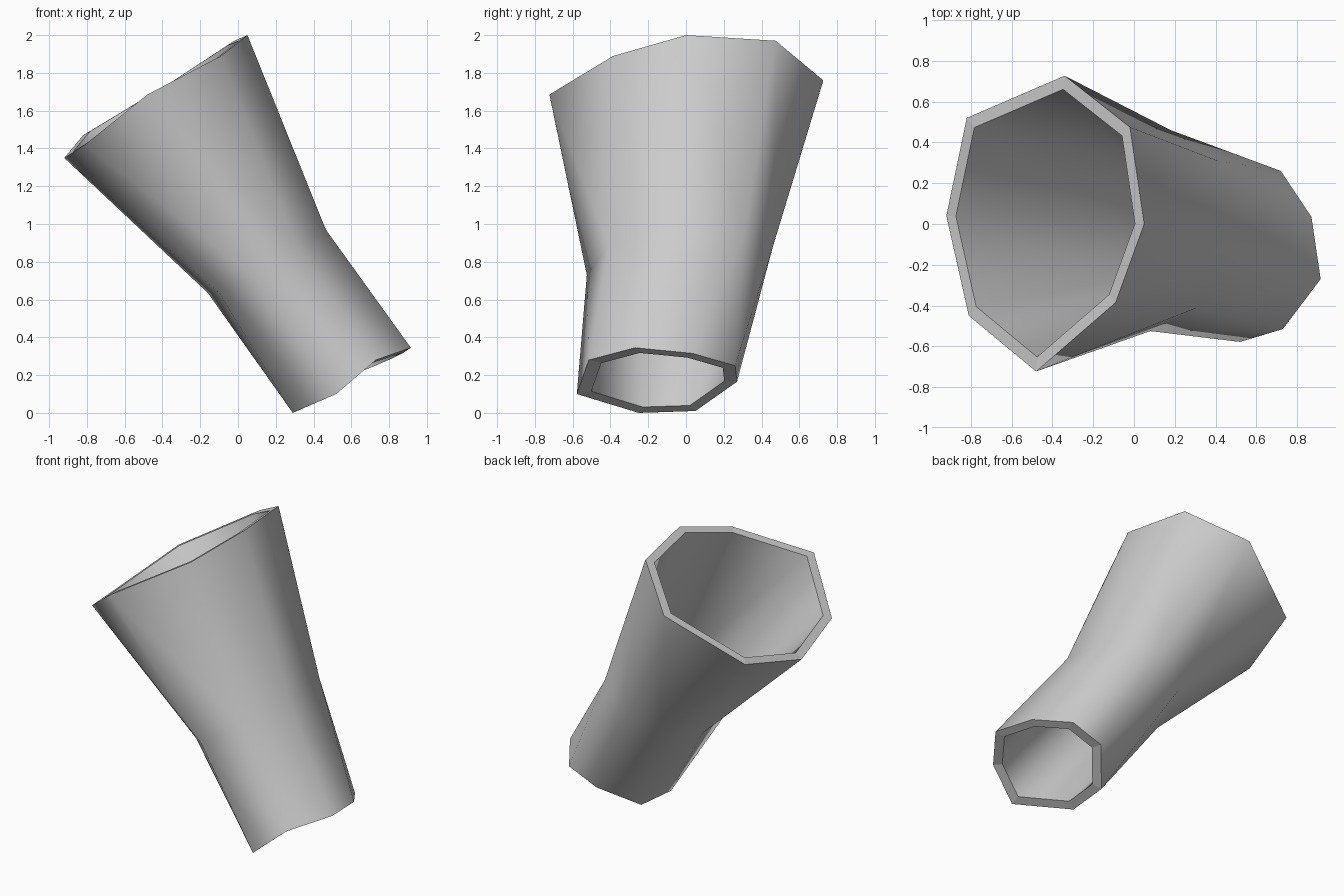
import bpy, bmesh
from mathutils import Vector

if "Cube" in bpy.data.objects:
    bpy.data.objects.remove(bpy.data.objects["Cube"])

grey = bpy.data.materials.new("light_grey")
grey.diffuse_color = (0.6, 0.6, 0.6, 1)
grey.use_nodes = True
grey.node_tree.nodes["Principled BSDF"].inputs["Base Color"].default_value = grey.diffuse_color

# Eight-point cross-sections: wide rim, waist, narrow rim, with the wall scale
sections = [
    (0.905, [(.05, 0, 2), (-.02, .475, 1.97), (-.34, .727, 1.76), (-.82, .52, 1.47),
             (-.92, .04, 1.35), (-.81, -.45, 1.42), (-.48, -.723, 1.685), (-.09, -.385, 1.89)]),
    (0.85, [(.465, -.10, .97), (.41, .31, .95), (.18, .46, .88), (-.06, .37, .73),
            (-.16, .04, .635), (-.10, -.32, .635), (.08, -.525, .73), (.31, -.41, .88)]),
    (0.83, [(.915, -.27, .345), (.87, .035, .315), (.72, .26, .25), (.50, .27, .165),
            (.31, .05, .01), (.29, -.25, 0), (.52, -.578, .10), (.73, -.515, .28)]),
]

bm = bmesh.new()
outer, inner = [], []
for scale, points in sections:
    points = [Vector(p) for p in points]
    centre = sum(points, Vector()) / 8
    outer.append([bm.verts.new(p) for p in points])
    inner.append([bm.verts.new(centre + (p - centre) * scale) for p in points])


def bridge(a, b, smooth):
    """Join two rings with triangle pairs."""
    for i in range(8):
        j = (i + 1) % 8
        for tri in ((a[i], b[j], a[j]), (a[i], b[i], b[j])):
            bm.faces.new(tri).smooth = smooth


# Outer and inner walls
for wall in (outer, inner):
    bridge(wall[0], wall[1], True)
    bridge(wall[1], wall[2], True)
# Flat rims
bridge(outer[0], inner[0], False)
bridge(outer[2], inner[2], False)
bmesh.ops.recalc_face_normals(bm, faces=bm.faces)
# Keep the rim edges crisp
for e in bm.edges:
    if len({f.smooth for f in e.link_faces}) > 1:
        e.smooth = False

mesh = bpy.data.meshes.new("flared_tube")
bm.to_mesh(mesh)
bm.free()
mesh.materials.append(grey)
bpy.context.collection.objects.link(bpy.data.objects.new("flared_tube", mesh))
